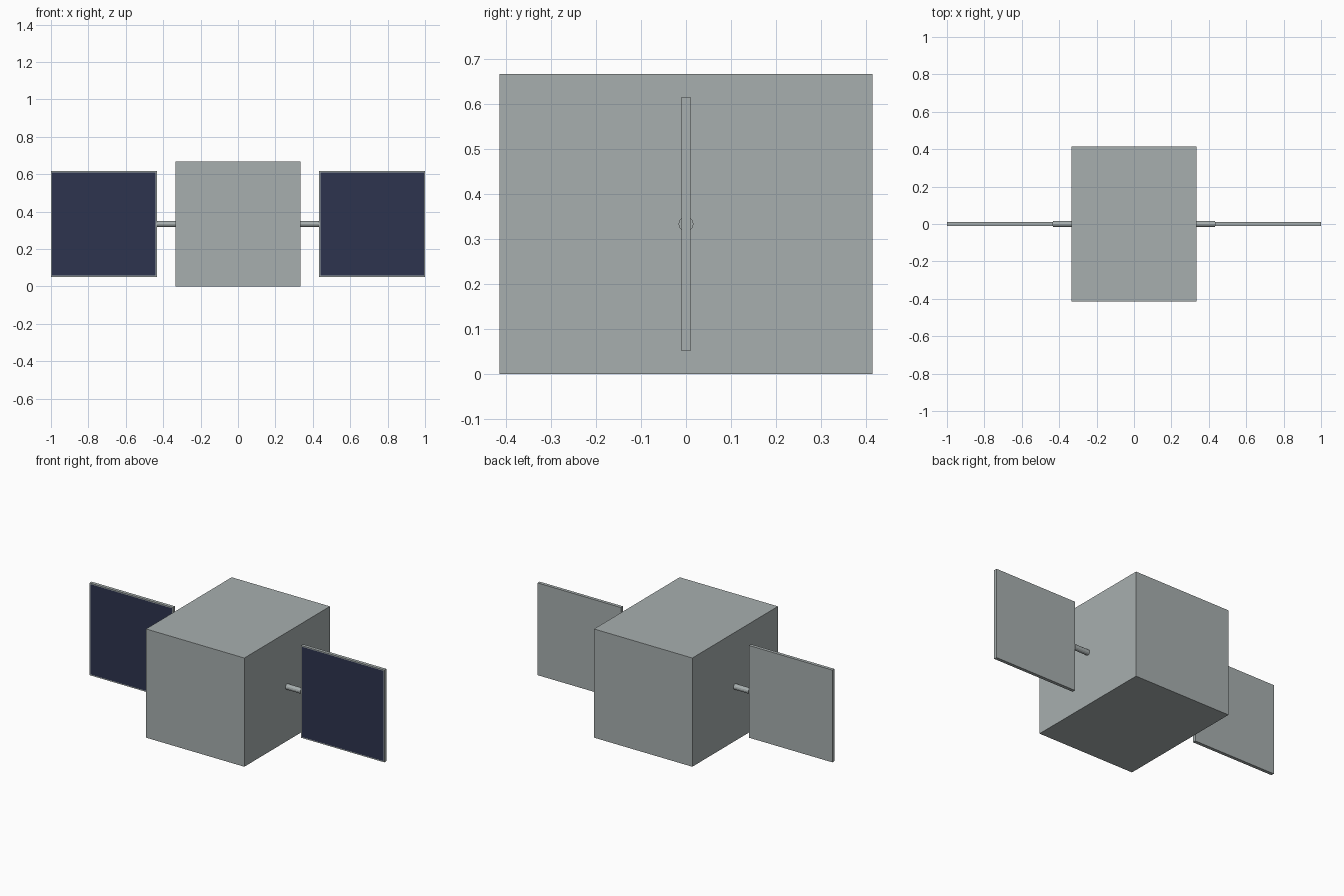
import bpy
import bmesh
from math import pi
from mathutils import Matrix, Vector

cube = bpy.data.objects.get("Cube")
if cube:
    bpy.data.objects.remove(cube, do_unlink=True)


def make_material(name, colour):
    mat = bpy.data.materials.new(name)
    mat.use_nodes = True
    mat.diffuse_color = (*colour, 1)
    bsdf = mat.node_tree.nodes["Principled BSDF"]
    bsdf.inputs["Base Color"].default_value = (*colour, 1)
    bsdf.inputs["Roughness"].default_value = 0.6
    return mat


GREY = make_material("metal grey", (0.39, 0.43, 0.43))
BLUE = make_material("solar cell blue", (0.026, 0.034, 0.077))
MID_Z = 0.3335


def finish(name, bm, *materials):
    mesh = bpy.data.meshes.new(name)
    bm.to_mesh(mesh)
    bm.free()
    for mat in materials:
        mesh.materials.append(mat)
    obj = bpy.data.objects.new(name, mesh)
    bpy.context.collection.objects.link(obj)
    return obj


def box(centre, size):
    bm = bmesh.new()
    place = Matrix.Translation(centre) @ Matrix.Diagonal((*size, 1))
    bmesh.ops.create_cube(bm, size=1, matrix=place)
    bm.normal_update()
    return bm


# Main body
finish("body", box((0, 0, MID_Z), (0.667, 0.83, 0.667)), GREY)

for side, sign in (("left", 1), ("right", -1)):
    # Panel with a blue cell face framed by a thin rim on the front
    bm = box((sign * 0.717, 0, MID_Z), (0.566, 0.02, 0.566))
    front = [f for f in bm.faces if f.normal.dot(Vector((0, -1, 0))) > 0.9]
    bmesh.ops.inset_region(bm, faces=front, thickness=0.009)
    for face in front:
        face.material_index = 1
    finish(side + "_solar_panel", bm, GREY, BLUE)

    # Round strut joining the panel to the body
    bm = bmesh.new()
    place = Matrix.Translation((sign * 0.383, 0, MID_Z)) @ Matrix.Rotation(pi / 2, 4, "Y")
    bmesh.ops.create_cone(bm, cap_ends=True, segments=12, radius1=0.0167,
                          radius2=0.0167, depth=0.102, matrix=place)
    finish(side + "_strut", bm, GREY)
